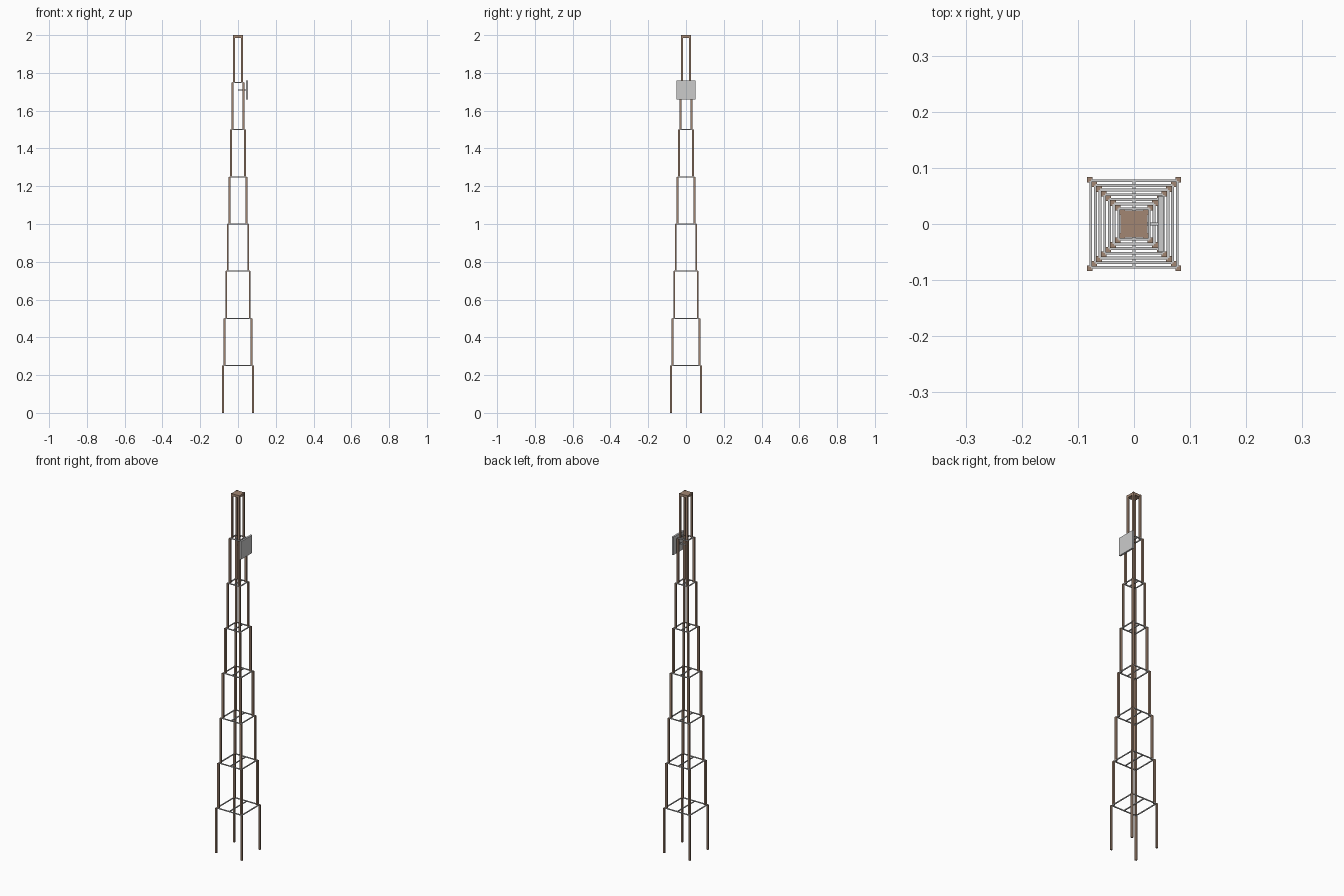
import bpy

if "Cube" in bpy.data.objects:
    bpy.data.objects.remove(bpy.data.objects["Cube"])

# Colours
def material(name, rgb):
    m = bpy.data.materials.new(name)
    m.diffuse_color = (*rgb, 1)
    m.use_nodes = True
    m.node_tree.nodes["Principled BSDF"].inputs["Base Color"].default_value = m.diffuse_color
    return m

rust = material("rusty_brown", (0.36, 0.24, 0.17))

def box(name, lo, hi, mat=None):
    size = [b - a for a, b in zip(lo, hi)]
    mid = [(a + b) / 2 for a, b in zip(lo, hi)]
    bpy.ops.mesh.primitive_cube_add(size=1, location=mid)
    ob = bpy.context.object
    ob.name = name
    ob.scale = size
    bpy.ops.object.transform_apply(location=False, rotation=False, scale=True)
    if mat:
        ob.data.materials.append(mat)
    return ob

SECTIONS, HEIGHT = 8, 0.25
LEG, BAR = 0.005, 0.0025          # half thicknesses

for i in range(SECTIONS):
    r = 0.079 - i * 0.0083
    z0, z1 = i * HEIGHT, (i + 1) * HEIGHT

    # Four legs of this section
    for sx in (-1, 1):
        for sy in (-1, 1):
            box("tower_leg", (sx * r - LEG, sy * r - LEG, z0),
                (sx * r + LEG, sy * r + LEG, z1), rust)

    # Square ring and middle cross bar at the section top
    if i < SECTIONS - 1:
        e = r - 0.002
        for s in (-1, 1):
            box("ring_bar_x", (-e, s * e - BAR, z1 - BAR), (e, s * e + BAR, z1 + BAR))
            box("ring_bar_y", (s * e - BAR, -e, z1 - BAR), (s * e + BAR, e, z1 + BAR))
        box("cross_bar", (-BAR, -e, z1 - BAR), (BAR, e, z1 + BAR))

# Cap plate on top
box("top_cap", (-0.024, -0.024, 1.986), (0.024, 0.024, 1.9995), rust)

# Antenna panel on its arm
box("panel_arm", (0, -0.003, 1.707), (0.046, 0.003, 1.713))
box("antenna_panel", (0.043, -0.05, 1.66), (0.053, 0.05, 1.76))
